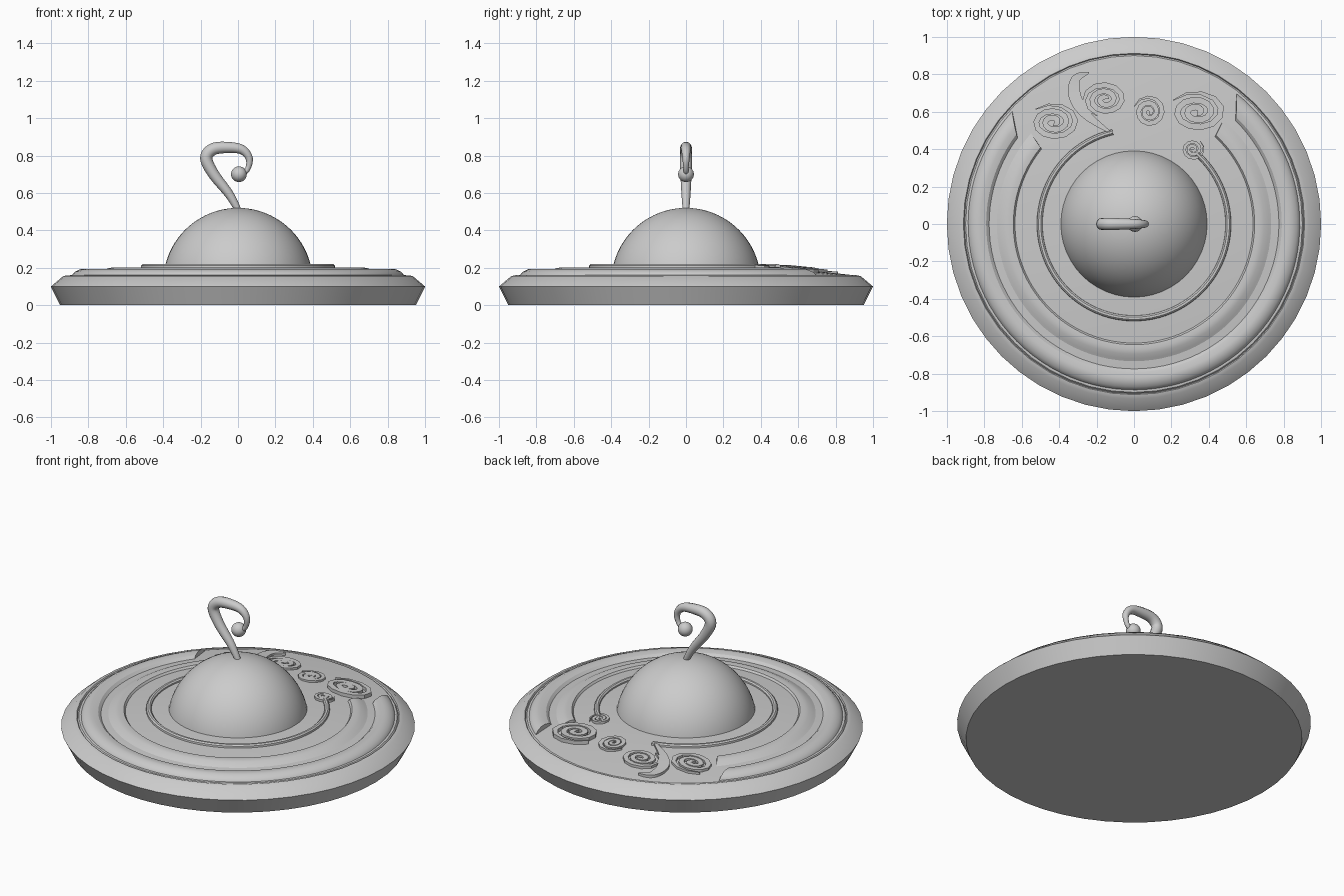
import bpy, bmesh, math
from mathutils import Vector

cube = bpy.data.objects.get("Cube")
if cube:
    bpy.data.objects.remove(cube, do_unlink=True)

grey = bpy.data.materials.new("light_grey")
grey.use_nodes = True
grey.diffuse_color = (0.6, 0.6, 0.6, 1)
grey.node_tree.nodes["Principled BSDF"].inputs["Base Color"].default_value = (0.6, 0.6, 0.6, 1)


def finish(name, bm, angle=30):
    bmesh.ops.recalc_face_normals(bm, faces=bm.faces)
    mesh = bpy.data.meshes.new(name)
    bm.to_mesh(mesh)
    bm.free()
    mesh.materials.append(grey)
    ob = bpy.data.objects.new(name, mesh)
    bpy.context.collection.objects.link(ob)
    bpy.ops.object.select_all(action='DESELECT')
    ob.select_set(True)
    bpy.context.view_layer.objects.active = ob
    bpy.ops.object.shade_smooth_by_angle(angle=math.radians(angle))
    return ob


def skin(bm, rows, closed=False):
    """Bridge equal-length rows of vertices with quads."""
    n = len(rows[0])
    for a, b in zip(rows, rows[1:]):
        for i in range(n if closed else n - 1):
            j = (i + 1) % n
            bm.faces.new((a[i], a[j], b[j], b[i]))


def lathe(name, profile, sides):
    bm = bmesh.new()
    rows = [[bm.verts.new((r * math.cos(math.tau * i / sides),
                           r * math.sin(math.tau * i / sides), z))
             for i in range(sides)] for r, z in profile]
    skin(bm, rows, True)
    bm.faces.new(rows[0])
    bm.faces.new(rows[-1])
    return finish(name, bm)


def arc_ring(name, profile, start, end, skew):
    """Sweep a section round the disc; inner edge is cut back by skew degrees."""
    bm = bmesh.new()
    steps, r0, r1 = 72, profile[0][0], profile[-1][0]
    rows = []
    for s in range(steps + 1):
        t = s / steps
        row = []
        for r, z in profile:
            cut = skew * (r0 - r) / (r0 - r1)
            a = math.radians(start + cut + t * (end - start - 2 * cut))
            row.append(bm.verts.new((r * math.cos(a), r * math.sin(a), z)))
        rows.append(row)
    skin(bm, rows, True)
    bm.faces.new(rows[0])
    bm.faces.new(rows[-1])
    return finish(name, bm)


def surface(x, y):
    r = math.hypot(x, y)
    return 0.16 + 0.045 * min(1, max(0, (0.9 - r) / 0.42))


def ribbon(name, points, widths, lift):
    """Raised strip that follows the slope of the disc."""
    bm = bmesh.new()
    rows = []
    pts = [Vector(p) for p in points]
    for i, p in enumerate(pts):
        d = (pts[min(i + 1, len(pts) - 1)] - pts[max(i - 1, 0)]).normalized()
        side = Vector((-d.y, d.x)) * widths[i] / 2
        row = []
        for q, h in ((p + side, -0.01), (p + side, lift), (p - side, lift), (p - side, -0.01)):
            row.append(bm.verts.new((q.x, q.y, surface(p.x, p.y) + h)))
        rows.append(row)
    skin(bm, rows, True)
    bm.faces.new(rows[0])
    bm.faces.new(rows[-1])
    return finish(name, bm)


def swirl(name, cx, cy, rx, ry, lift, start=150, turns=2.6):
    """Clockwise spiral from a pointed tail to a faceted heart."""
    n = 38
    pts, widths = [], []
    for i in range(n):
        t = 1 - (1 - i / (n - 1)) ** 1.3
        a = math.radians(start) - math.tau * turns * t
        k = 0.87 * (1 - t) + 0.06
        pts.append((cx + rx * k * math.cos(a), cy + ry * k * math.sin(a)))
        widths.append(min(rx, ry) * min(0.05 + i * 0.06, 0.29))
    return ribbon(name, pts, widths, lift)


def bezier(points, n):
    """Catmull-Rom samples through the given points."""
    p = [Vector(points[0])] + [Vector(q) for q in points] + [Vector(points[-1])]
    out = []
    for i in range(1, len(p) - 2):
        a, b, c, d = p[i - 1:i + 3]
        for s in range(n):
            t = s / n
            out.append(0.5 * (2 * b + (c - a) * t + (2 * a - 5 * b + 4 * c - d) * t * t
                              + (3 * b - a - 3 * c + d) * t ** 3))
    return out + [p[-1]]


# Disc body with bevelled rim and shallow cone on top
lathe("disc_body", [(0.95, 0), (1, 0.1), (0.935, 0.155), (0.912, 0.16), (0.907, 0.152),
                    (0.9, 0.16), (0.48, 0.205)], 48)

# Raised rings, open toward the back
arc_ring("outer_ring", [(0.89, 0.15), (0.885, 0.165), (0.87, 0.18), (0.845, 0.192), (0.82, 0.194),
                        (0.79, 0.188), (0.765, 0.165)], 137, 412, 7)
arc_ring("middle_ring", [(0.76, 0.165), (0.72, 0.184), (0.695, 0.197), (0.67, 0.202),
                         (0.645, 0.2), (0.63, 0.18)], 138, 410, 3)
arc_ring("inner_ring", [(0.52, 0.19), (0.518, 0.212), (0.51, 0.219), (0.498, 0.219),
                        (0.49, 0.212), (0.488, 0.19)], 103, 408, 0)

# Dome
lathe("dome", [(0.4 * math.cos(a), 0.12 + 0.4 * math.sin(a))
               for a in (math.radians(8 + 81.5 * i / 20) for i in range(21))], 48)

# Curled swirls on the back of the disc
swirl("right_swirl", -0.43, 0.545, 0.145, 0.105, 0.014, 135)
swirl("centre_swirl", -0.155, 0.665, 0.13, 0.1, 0.014, 250)
swirl("small_swirl", 0.08, 0.6, 0.09, 0.09, 0.012, 160)
swirl("left_swirl", 0.335, 0.6, 0.165, 0.115, 0.022, 145)
swirl("tiny_swirl", 0.315, 0.4, 0.065, 0.06, 0.014, 50)
tail = bezier([(-0.24, 0.81), (-0.31, 0.775), (-0.315, 0.68), (-0.25, 0.58), (-0.12, 0.485)], 6)
ribbon("centre_swirl_tail", tail,
       [0.006 + 0.06 * math.sin(math.pi * i / (len(tail) - 1)) for i in range(len(tail))], 0.014)

# Curled stalk, tapered along its length
path = bezier([(0.01, 0, 0.49), (-0.045, 0, 0.59), (-0.13, 0, 0.7), (-0.17, 0, 0.785), (-0.135, 0, 0.833),
               (-0.06, 0, 0.843), (0.02, 0, 0.832), (0.06, 0, 0.785), (0.05, 0, 0.725), (0.01, 0, 0.695)], 5)
bm = bmesh.new()
rows = []
for i, p in enumerate(path):
    t = i / (len(path) - 1)
    d = (path[min(i + 1, len(path) - 1)] - path[max(i - 1, 0)]).normalized()
    out = Vector((-d.z, 0, d.x))
    radius = 0.014 + 0.019 * math.sin(math.pi * min(t * 1.15, 1) ** 0.85)
    rows.append([bm.verts.new(p + radius * (math.cos(a) * out + math.sin(a) * Vector((0, 1, 0))))
                 for a in (math.tau * k / 12 for k in range(12))])
skin(bm, rows, True)
bm.faces.new(rows[0])
bm.faces.new(rows[-1])
finish("curled_stalk", bm, 60)

# Ball at the end of the stalk
bm = bmesh.new()
bmesh.ops.create_uvsphere(bm, u_segments=24, v_segments=16, radius=0.042)
bmesh.ops.translate(bm, verts=bm.verts, vec=(0.005, 0, 0.7))
finish("stalk_ball", bm)
